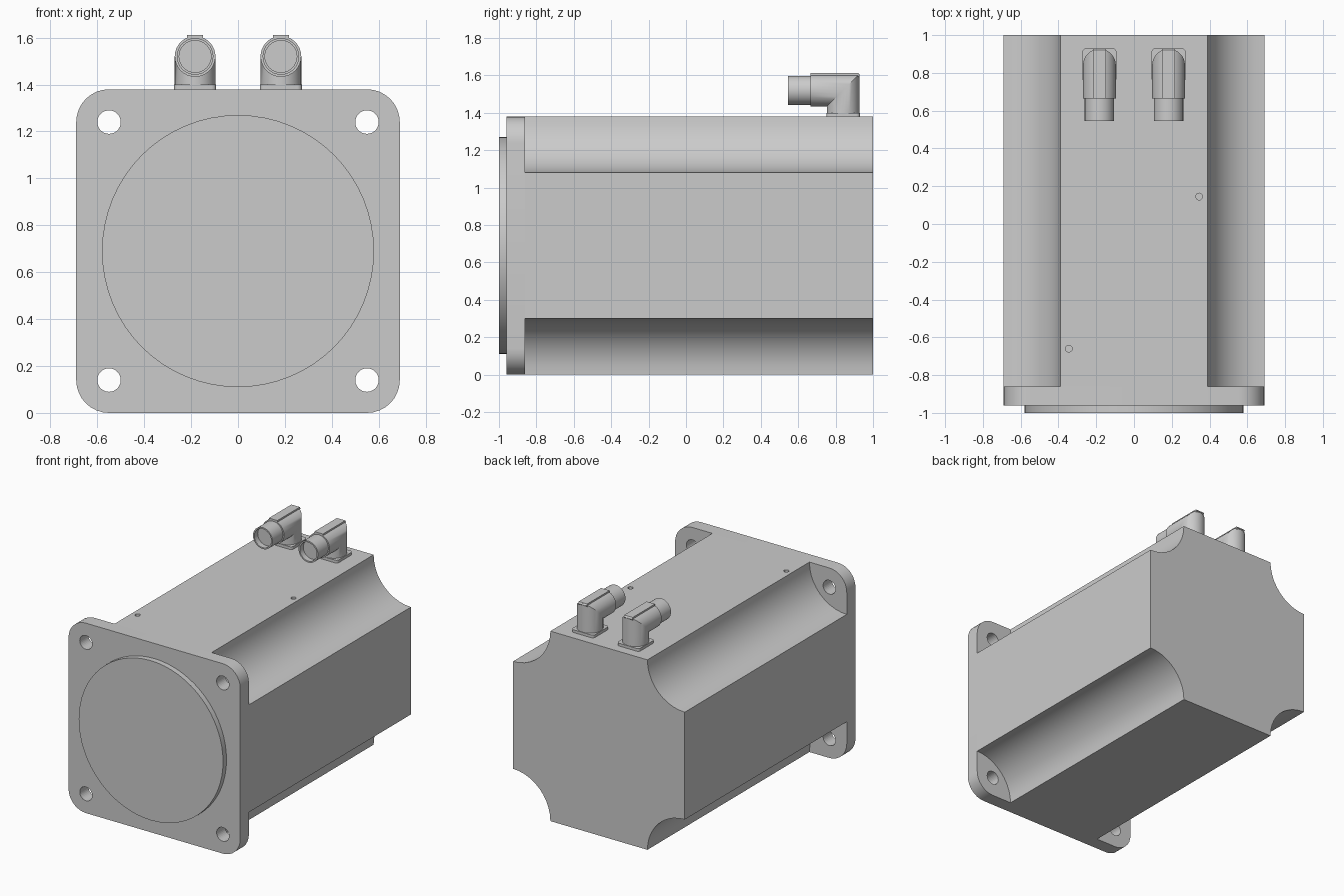
import bpy, bmesh
from math import cos, sin, pi, radians

if "Cube" in bpy.data.objects:
    bpy.data.objects.remove(bpy.data.objects["Cube"])

W, H = 0.69, 1.38


def finish(name, bm, smooth=True):
    bmesh.ops.recalc_face_normals(bm, faces=bm.faces)
    me = bpy.data.meshes.new(name)
    bm.to_mesh(me)
    bm.free()
    ob = bpy.data.objects.new(name, me)
    bpy.context.collection.objects.link(ob)
    bpy.ops.object.select_all(action='DESELECT')
    bpy.context.view_layer.objects.active = ob
    ob.select_set(True)
    if smooth:
        bpy.ops.object.shade_smooth_by_angle(angle=radians(30))
    return ob


def loft(name, rings, smooth=True):
    """Skin a list of equal-length point rings and cap both ends."""
    bm = bmesh.new()
    vs = [[bm.verts.new(p) for p in ring] for ring in rings]
    n = len(rings[0])
    for a, b in zip(vs, vs[1:]):
        for i in range(n):
            j = (i + 1) % n
            bm.faces.new((a[i], a[j], b[j], b[i]))
    bm.faces.new(vs[0])
    bm.faces.new(vs[-1])
    return finish(name, bm, smooth)


def arc(cx, cz, r, a0, a1, n):
    return [(cx + r * cos(radians(a0 + (a1 - a0) * i / n)),
             cz + r * sin(radians(a0 + (a1 - a0) * i / n))) for i in range(n + 1)]


def circle(cx, cz, r, n=32):
    return arc(cx, cz, r, 0, 360, n)[:-1]


def prism_y(name, prof, y0, y1, smooth=True):
    return loft(name, [[(x, y, z) for x, z in prof] for y in (y0, y1)], smooth)


def rounded(x0, x1, z0, z1, r, n):
    return (arc(x1 - r, z1 - r, r, 0, 90, n) + arc(x0 + r, z1 - r, r, 90, 180, n)
            + arc(x0 + r, z0 + r, r, 180, 270, n) + arc(x1 - r, z0 + r, r, 270, 360, n))


def cut(target, cutter):
    bpy.context.view_layer.objects.active = target
    m = target.modifiers.new("cut", 'BOOLEAN')
    m.operation, m.solver, m.object = 'DIFFERENCE', 'EXACT', cutter
    # keep the hole above any shading modifier
    bpy.ops.object.modifier_move_to_index(modifier=m.name, index=0)
    bpy.ops.object.modifier_apply(modifier=m.name)
    bpy.data.objects.remove(cutter)


# Motor housing with a concave scoop along each long edge
scoops = (arc(W, H, 0.3, 270, 180, 10) + arc(-W, H, 0.3, 360, 270, 10)
          + arc(-W, 0, 0.3, 90, 0, 10) + arc(W, 0, 0.3, 180, 90, 10))
housing = prism_y("motor_housing", scoops, -0.86, 1.0)

# Small tapped holes in the top
for x, y in ((0.345, 0.145), (-0.345, -0.66)):
    rings = [[(px, py, z) for px, py in circle(x, y, 0.018, 16)] for z in (H - 0.05, H + 0.05)]
    cut(housing, loft("hole_cutter", rings, False))

# Mounting flange with four bolt holes
flange = prism_y("mounting_flange", rounded(-W, W, 0, H, 0.14, 8), -0.96, -0.86)
for x in (-0.55, 0.55):
    for z in (0.14, 1.24):
        cut(flange, prism_y("bolt_cutter", circle(x, z, 0.05), -1.1, -0.7, False))

# Round pilot boss on the front
prism_y("pilot_boss", circle(0, 0.69, 0.58, 64), -1.0, -0.96)


# Angled cable connectors
def connector(side, x):
    yc, zc, r = 0.84, 1.52, 0.087
    # square foot plate
    foot = rounded(x - 0.09, x + 0.09, yc - 0.09, yc + 0.09, 0.02, 4)
    loft(side + "_connector_foot", [[(px, py, z) for px, py in foot] for z in (H, 1.4)])
    # mitred elbow, stepped nose and recessed socket
    unit = circle(0, 0, 1)
    rings = [[(x + r * u, yc + r * v, 1.4) for u, v in unit],
             [(x + r * u, yc + r * v, zc + r * v) for u, v in unit]]
    for y, q in ((0.665, r), (0.665, 0.078), (0.545, 0.078), (0.545, 0.068), (0.585, 0.068)):
        rings.append([(x + q * u, y, zc + q * v) for u, v in unit])
    loft(side + "_connector_elbow", rings)
    # raised flat rib on top
    top = 1.612
    rib = [(0.665, 1.58), (0.665, top), (0.922, top), (0.93, 1.60), (0.90, 1.57)]
    loft(side + "_connector_rib", [[(x + dx, y, z) for y, z in rib] for dx in (-0.034, 0.034)], False)


connector("left", -0.183)
connector("right", 0.183)
